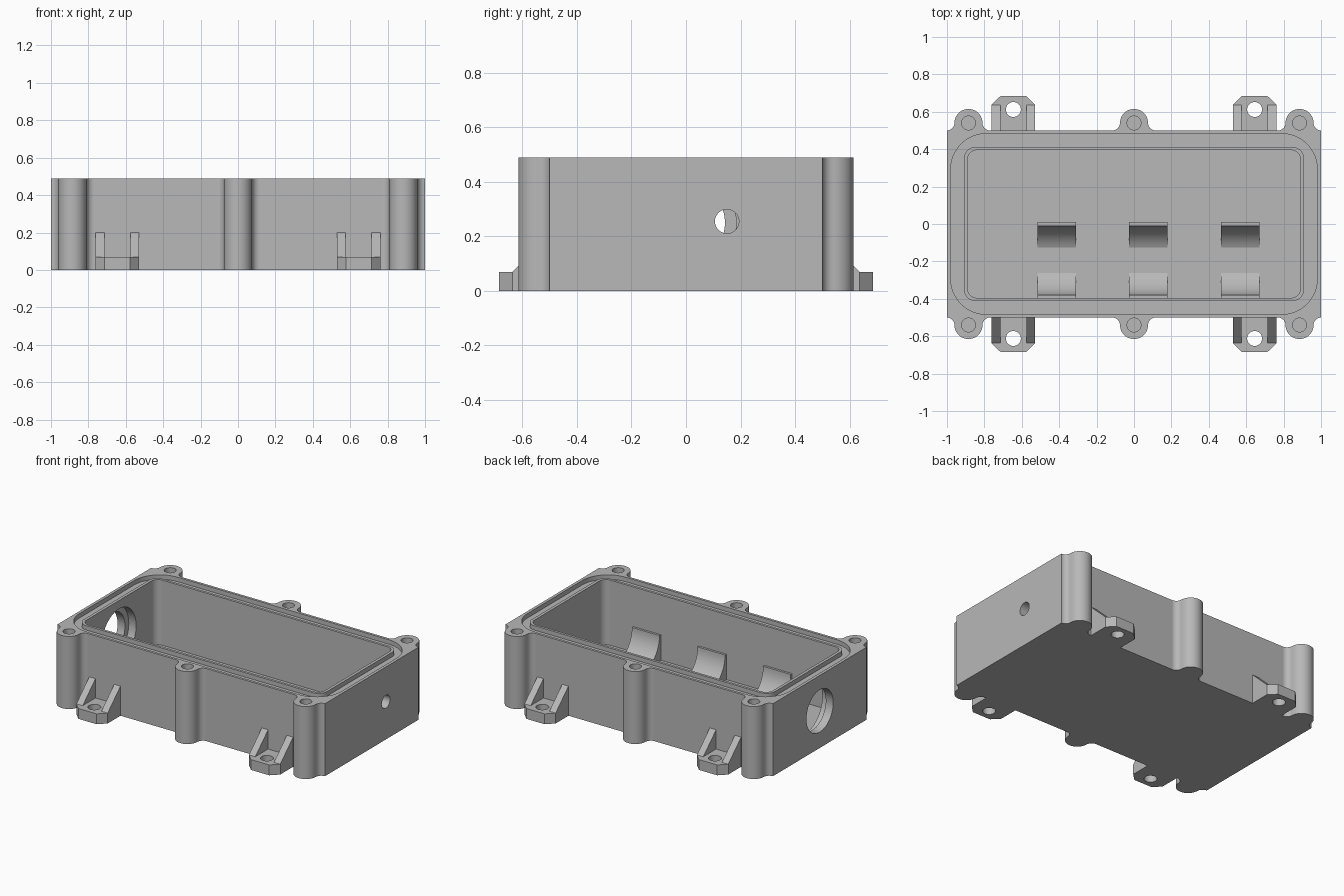
import bpy, bmesh, math
from math import cos, sin, pi

cube = bpy.data.objects.get("Cube")
if cube:
    bpy.data.objects.remove(cube, do_unlink=True)

grey = bpy.data.materials.new("plain grey")
grey.use_nodes = True
GREY = (0.48, 0.48, 0.48, 1)
grey.diffuse_color = GREY
grey.node_tree.nodes["Principled BSDF"].inputs["Base Color"].default_value = GREY

HEIGHT, FLOOR = 0.49, 0.05


def arc(cx, cy, r, a0, a1, n=12):
    """Points on an arc, angles in degrees."""
    angles = [math.radians(a0 + (a1 - a0) * i / n) for i in range(n + 1)]
    return [(cx + r * cos(a), cy + r * sin(a)) for a in angles]


def circle(cx, cy, r, n=40):
    return arc(cx, cy, r, 0, 360, n)[:-1]


def rounded(hx, hy, r):
    """Rounded rectangle centred on the origin."""
    return (arc(hx - r, hy - r, r, 0, 90) + arc(r - hx, hy - r, r, 90, 180)
            + arc(r - hx, r - hy, r, 180, 270) + arc(hx - r, r - hy, r, 270, 360))


def prism(name, pts, lo, hi, axis="z"):
    """Extrude a profile along z, or a (y, z) profile along x."""
    bm = bmesh.new()
    place = (lambda u, v, w: (u, v, w)) if axis == "z" else (lambda u, v, w: (w, u, v))
    face = bm.faces.new([bm.verts.new(place(u, v, lo)) for u, v in pts])
    out = bmesh.ops.extrude_face_region(bm, geom=[face])
    moved = [g for g in out["geom"] if isinstance(g, bmesh.types.BMVert)]
    bmesh.ops.translate(bm, verts=moved, vec=place(0, 0, hi - lo))
    bmesh.ops.remove_doubles(bm, verts=bm.verts, dist=1e-5)
    bmesh.ops.recalc_face_normals(bm, faces=bm.faces)
    mesh = bpy.data.meshes.new(name)
    bm.to_mesh(mesh)
    bm.free()
    mesh.materials.append(grey)
    obj = bpy.data.objects.new(name, mesh)
    bpy.context.collection.objects.link(obj)
    return obj


def activate(obj):
    bpy.ops.object.select_all(action="DESELECT")
    obj.select_set(True)
    bpy.context.view_layer.objects.active = obj


def cut(obj, cutter):
    """Subtract the cutter, then discard it."""
    cutter.hide_render = True
    activate(obj)
    mod = obj.modifiers.new("cut", "BOOLEAN")
    mod.operation, mod.solver, mod.object = "DIFFERENCE", "EXACT", cutter
    bpy.ops.object.modifier_apply(modifier=mod.name)
    bpy.data.objects.remove(cutter, do_unlink=True)


def smooth(obj):
    activate(obj)
    bpy.ops.object.shade_smooth_by_angle(angle=math.radians(30))
    mod = obj.modifiers.new("flat walls", "WEIGHTED_NORMAL")
    mod.keep_sharp = True


# Housing outline: a box with three filleted screw bosses on each long side
BOSS_X, BOSS_Y, BOSS_R, FILLET = (0.885, 0, -0.885), 0.54, 0.075, 0.04
half = []
for x in BOSS_X:
    reach = BOSS_R + FILLET
    half += arc(x + reach, BOSS_Y, FILLET, 270, 180, 8)
    half += arc(x, BOSS_Y, BOSS_R, 0, 180, 24)[1:-1]
    half += arc(x - reach, BOSS_Y, FILLET, 0, -90, 8)
outline = half + [(-x, -y) for x, y in half]
housing = prism("housing", outline, 0, HEIGHT)

# Cavity and the seal groove around its lip
cut(housing, prism("cavity_cutter", rounded(0.89, 0.395, 0.05), FLOOR, 0.6))
groove = prism("groove_cutter", rounded(0.98, 0.483, 0.19), HEIGHT - 0.03, 0.6)
cut(groove, prism("lip_cutter", rounded(0.91, 0.412, 0.065), 0.4, 0.7))
cut(housing, groove)

# Blind screw holes in the bosses
for x in BOSS_X:
    for side in (-1, 1):
        cut(housing, prism("screw_cutter", circle(x, side * BOSS_Y, 0.037, 32), 0.15, 0.6))

# Cable holes in the end walls, the large one stepped on the inside
cut(housing, prism("small_port_cutter", circle(0.15, 0.255, 0.044), 0.8, 1.1, "x"))
cut(housing, prism("large_port_cutter", circle(0, 0.25, 0.143, 48), -1.1, -0.8, "x"))
cut(housing, prism("port_step_cutter", circle(0, 0.25, 0.184, 48), -0.945, -0.8, "x"))
smooth(housing)

# Mounting feet, each with a bolt hole and two triangular ribs
for sx, side_x in ((-1, "right"), (1, "left")):
    for sy, side_y in ((-1, "front"), (1, "back")):
        cx = sx * 0.645
        shape = [(-0.117, 0.5), (0.117, 0.5), (0.117, 0.637),
                 (0.068, 0.685), (-0.068, 0.685), (-0.117, 0.637)]
        foot = prism(f"mounting_foot_{side_y}_{side_x}",
                     [(cx + x, sy * y) for x, y in shape], 0, 0.07)
        cut(foot, prism("bolt_cutter", circle(cx, sy * 0.612, 0.04, 32), -0.1, 0.2))
        smooth(foot)
        for k, edge in ((-1, "outer"), (1, "inner")):
            rib = [(sy * 0.5, 0.07), (sy * 0.637, 0.07), (sy * 0.5, 0.2)]
            ends = sorted((cx - sx * k * 0.117, cx - sx * k * 0.07))
            prism(f"{edge}_rib_{side_y}_{side_x}", rib, *ends, "x")

# Three cradles on the floor, each a pair of facing curved jaws
CY, R, RISE = -0.195, 0.185, 0.172
low = -math.degrees(math.asin(RISE / R))
jaw = arc(0, FLOOR + RISE, R, 0, low, 12) + [(0.205, FLOOR), (0.205, FLOOR + RISE)]
for i, x in enumerate((-0.413, 0.077, 0.567)):
    for s, side in ((1, "back"), (-1, "front")):
        smooth(prism(f"cradle_{side}_{i + 1}", [(CY + s * y, z) for y, z in jaw],
                     x - 0.103, x + 0.103, "x"))
